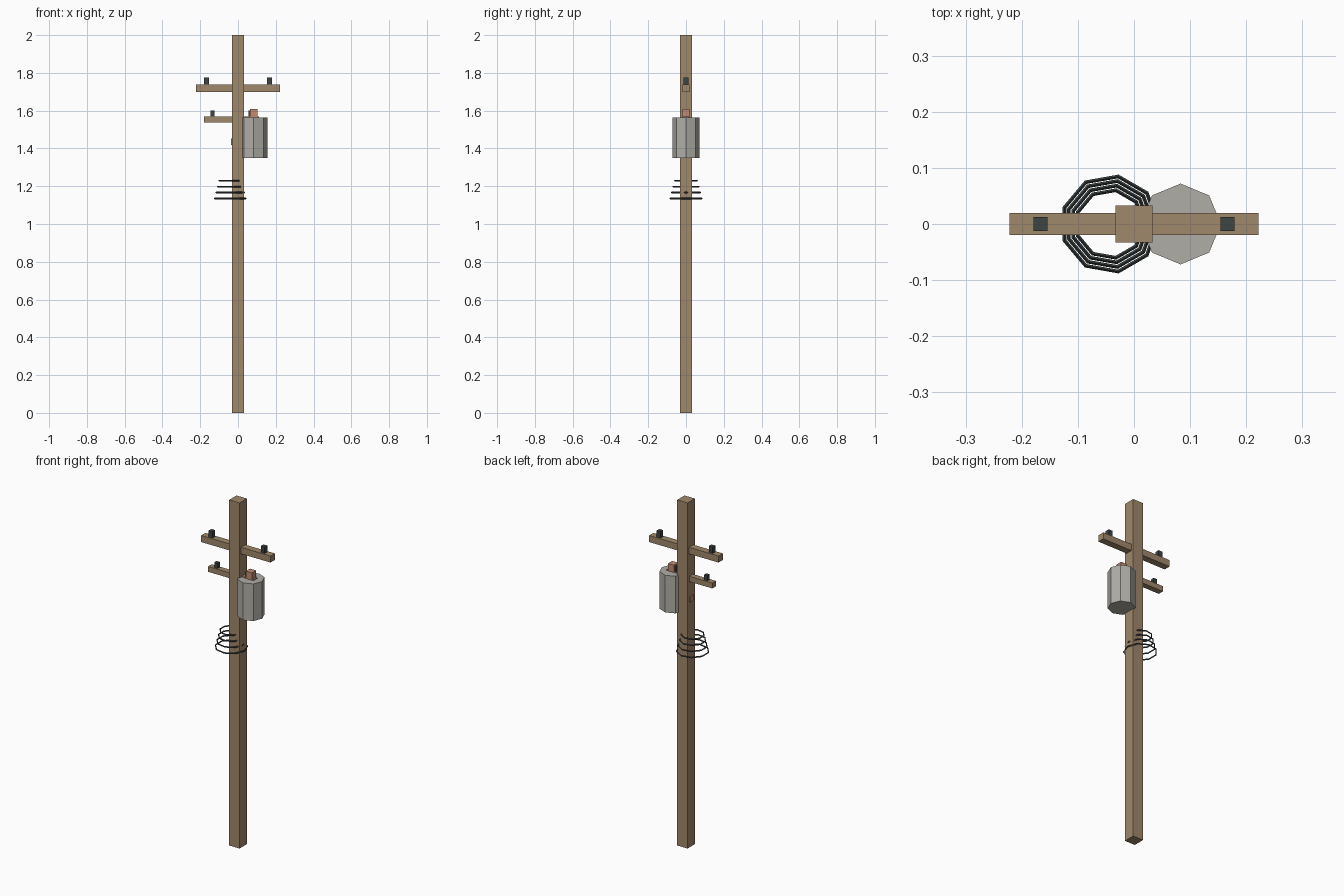
import bpy, bmesh, math
from mathutils import Matrix

if "Cube" in bpy.data.objects:
    bpy.data.objects.remove(bpy.data.objects["Cube"])


def material(name, rgb):
    m = bpy.data.materials.new(name)
    m.diffuse_color = (*rgb, 1)
    m.use_nodes = True
    m.node_tree.nodes["Principled BSDF"].inputs["Base Color"].default_value = m.diffuse_color
    return m


WOOD = material("weathered wood", (0.352, 0.246, 0.146))
STEEL = material("grey steel", (0.434, 0.423, 0.386))
DARK = material("dark rubber", (0.045, 0.058, 0.054))
CLAY = material("terracotta", (0.539, 0.262, 0.168))


def finish(name, bm, mat):
    bmesh.ops.recalc_face_normals(bm, faces=bm.faces)
    me = bpy.data.meshes.new(name)
    bm.to_mesh(me)
    bm.free()
    me.materials.append(mat)
    ob = bpy.data.objects.new(name, me)
    bpy.context.collection.objects.link(ob)
    return ob


def box(name, x, y, z, mat):
    """Box from (min, max) ranges on each axis."""
    bm = bmesh.new()
    size = [r[1] - r[0] for r in (x, y, z)]
    mid = [(r[0] + r[1]) / 2 for r in (x, y, z)]
    bmesh.ops.create_cube(bm, size=1, matrix=Matrix.Translation(mid) @ Matrix.Diagonal((*size, 1)))
    return finish(name, bm, mat)


def ring(name, cx, z, radius, tube, mat, sides=9):
    """Faceted wire loop with a diamond cross-section."""
    bm = bmesh.new()
    section = [(tube, 0), (0, tube * 1.3), (-tube, 0), (0, -tube * 1.3)]
    loops = []
    for i in range(sides):
        a = 2 * math.pi * i / sides
        loops.append([bm.verts.new((cx + (radius + dr) * math.cos(a),
                                    (radius + dr) * math.sin(a), z + dz))
                      for dr, dz in section])
    for i in range(sides):
        p, q = loops[i], loops[(i + 1) % sides]
        for j in range(4):
            k = (j + 1) % 4
            bm.faces.new((p[j], q[j], q[k], p[k]))
    return finish(name, bm, mat)


# Square pole
box("pole", (-0.033, 0.033), (-0.033, 0.033), (0, 2), WOOD)

# Crossarms, each with a pair of insulators
arms = [("upper", 0.0, 0.222, 0.0195, 1.70, 1.738, 0.167, 0.0125, 0.037),
        ("lower", -0.034, 0.146, 0.0165, 1.538, 1.569, 0.100, 0.0105, 0.031)]
for label, cx, half, depth, z0, z1, offset, w, h in arms:
    box(label + "_crossarm", (cx - half, cx + half), (-depth, depth), (z0, z1), WOOD)
    for side, s in (("left", -1), ("right", 1)):
        x = cx + s * offset
        box(f"{label}_insulator_{side}", (x - w, x + w), (-w, w), (z1, z1 + h), DARK)

# Octagonal transformer tank
bm = bmesh.new()
bmesh.ops.create_cone(bm, cap_ends=True, segments=8, radius1=0.072, radius2=0.072, depth=0.215,
                      matrix=Matrix.Translation((0.083, 0, 1.4575)))
finish("transformer_tank", bm, STEEL)

# Bushing on the tank and mounting bolt through the pole
box("transformer_bushing", (0.064, 0.102), (-0.019, 0.019), (1.56, 1.608), CLAY)
box("mounting_bolt", (-0.038, 0.05), (-0.014, 0.014), (1.418, 1.452), CLAY)

# Coiled spare cable, widening downward
for i in range(4):
    ring(f"cable_loop_{i + 1}", -0.043, 1.135 + 0.0315 * i, 0.086 - 0.0083 * i, 0.0034, DARK)
